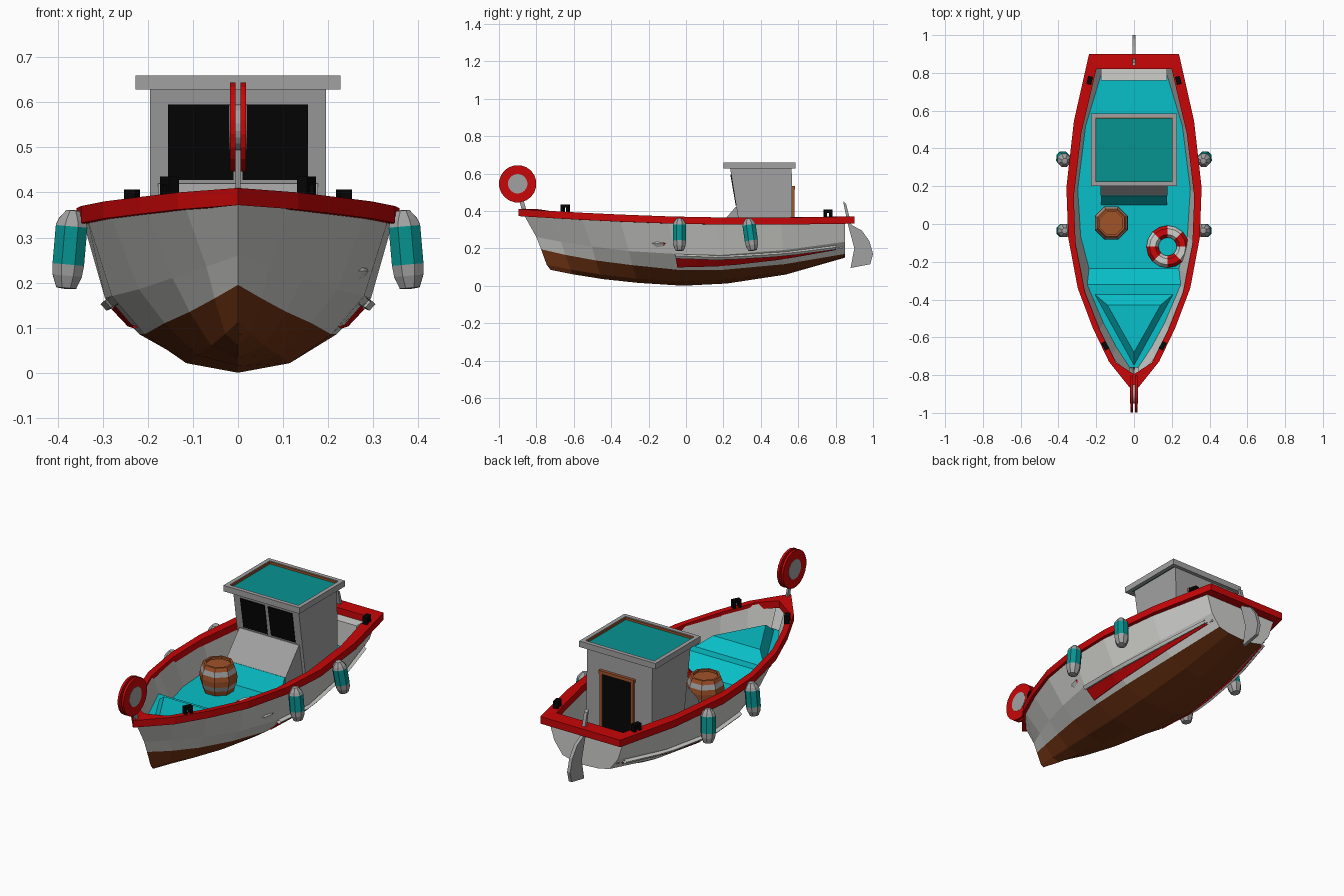
import bpy, bmesh
from math import sin, cos, pi, radians
from mathutils import Matrix, Vector

if "Cube" in bpy.data.objects:
    bpy.data.objects.remove(bpy.data.objects["Cube"])


def material(name, rgb):
    m = bpy.data.materials.new(name)
    m.use_nodes = True
    col = [(c / 255) ** 2.2 for c in rgb] + [1]
    m.diffuse_color = col
    m.node_tree.nodes["Principled BSDF"].inputs["Base Color"].default_value = col
    return m


WHITE = material("hull white", (205, 205, 202))
GREY = material("cabin grey", (160, 160, 160))
RED = material("rim red", (200, 14, 16))
TEAL = material("deck teal", (17, 190, 200))
DARK_TEAL = material("roof teal", (15, 146, 144))
BROWN = material("bottom brown", (112, 54, 26))
WOOD = material("wood", (160, 84, 46))
BLACK = material("black", (14, 14, 14))


def build(name, verts, faces, mats, index=None, fix=True):
    me = bpy.data.meshes.new(name)
    me.from_pydata([tuple(v) for v in verts], [], faces)
    for m in mats:
        me.materials.append(m)
    if index:
        me.polygons.foreach_set("material_index", index)
    bm = bmesh.new()
    bm.from_mesh(me)
    bmesh.ops.remove_doubles(bm, verts=bm.verts, dist=0.0002)
    bmesh.ops.dissolve_degenerate(bm, edges=bm.edges, dist=0.0002)
    if fix:
        bmesh.ops.recalc_face_normals(bm, faces=bm.faces)
    bm.to_mesh(me)
    bm.free()
    ob = bpy.data.objects.new(name, me)
    bpy.context.collection.objects.link(ob)
    return ob


def prism(name, pts, x0, x1, mat):
    """Side profile in (y, z) extruded along x."""
    n = len(pts)
    verts = [(x, y, z) for x in (x0, x1) for y, z in pts]
    faces = [list(range(n)), list(range(n, 2 * n))]
    faces += [(i, (i + 1) % n, n + (i + 1) % n, n + i) for i in range(n)]
    return build(name, verts, faces, [mat])


def box(name, x0, x1, y0, y1, z0, z1, mat):
    return prism(name, [(y0, z0), (y1, z0), (y1, z1), (y0, z1)], x0, x1, mat)


def lathe(name, prof, sides, mats, bands):
    """Profile in (r, z) turned about z; bands gives a material per ring."""
    verts = [(r * cos(2 * pi * (k + .5) / sides), r * sin(2 * pi * (k + .5) / sides), z)
             for r, z in prof for k in range(sides)]
    faces, index = [], []
    for j in range(len(prof) - 1):
        for k in range(sides):
            a, b = j * sides + k, j * sides + (k + 1) % sides
            faces.append((a, b, b + sides, a + sides))
            index.append(bands[j])
    return build(name, verts, faces, mats, index)


# Hull lines, sampled at the same stations from bow to stern
T = [0, .08, .18, .3, .45, .6, .8, 1]
RIM_X = [0, .12, .205, .285, .335, .345, .305, .225]
RIM_Z = [.385, .375, .365, .355, .345, .34, .34, .345]
CHINE_X = [0, .07, .145, .22, .28, .295, .26, .19]
CHINE_Z = [.26, .235, .21, .185, .17, .165, .19, .235]
WATER_Z = [.195, .165, .135, .11, .085, .085, .115, .17]
KEEL_Z = [.085, .06, .035, .015, 0, .012, .06, .15]


def at(table, t):
    for i in range(len(T) - 1):
        if t <= T[i + 1]:
            f = (t - T[i]) / (T[i + 1] - T[i])
            return table[i] * (1 - f) + table[i + 1] * f
    return table[-1]


def section(t):
    """Keel, bilge, waterline, chine and rim points of one half section."""
    cx, wz, kz = at(CHINE_X, t), at(WATER_Z, t), at(KEEL_Z, t)
    xz = [(0, kz), (cx * .41, kz + .25 * (wz - kz)), (cx * .74, wz),
          (cx, at(CHINE_Z, t)), (at(RIM_X, t), at(RIM_Z, t))]
    bow = [-.725, -.745, -.775, -.8, -.87]
    return [Vector((x, b + (.85 - b) * t, z)) for (x, z), b in zip(xz, bow)]


def at_height(t, z):
    s = section(t)
    for a, b in zip(s, s[1:]):
        if z <= b.z:
            return a.lerp(b, max(0, (z - a.z) / (b.z - a.z)))
    return s[-1]


def flip(p):
    return Vector((-p[0], p[1], p[2]))


def strips(name, rows, mats, bands, fix=True):
    """Loft rows of points; bands gives a material per strip across."""
    w = len(rows[0])
    verts = [p for r in rows for p in r]
    faces, index = [], []
    for i in range(len(rows) - 1):
        for j in range(w - 1):
            a = i * w + j
            faces.append((a, a + 1, a + w + 1, a + w))
            index.append(bands[j])
    return build(name, verts, faces, mats, index, fix)


half = [section(t) for t in T]
strips("hull", [[flip(p) for p in s[:0:-1]] + s for s in half], [WHITE, BROWN],
       [0, 0, 1, 1, 1, 1, 0, 0])
end = half[-1]
build("transom", end + [flip(p) for p in end[:0:-1]], [list(range(9))], [WHITE])

# Deck with raised foredeck, and inner walls
deck = []
for t, z in [(.03, .27), (.1, .27), (.18, .27), (.305, .27), (.345, .2),
             (.45, .2), (.6, .2), (.8, .2), (.985, .2)]:
    p = at_height(t, z)
    p.x = max(p.x - .007, 0)
    deck.append((t, p))
strips("deck", [[p, flip(p)] for t, p in deck], [TEAL], [0])
for side in (1, -1):
    rows = []
    for t, p in deck:
        top = section(t)[4] + Vector((-.02, 0, .015))
        top.x = max(top.x, .003)
        rows.append([Vector((side * q.x, q.y, q.z)) for q in (p, top)])
    strips("inner_wall", rows, [WHITE], [0], False)

# Raised triangular hatch on the foredeck
low = [(-.21, -.37), (.21, -.37), (0, -.75)]
high = [(-.14, -.43), (.14, -.43), (0, -.68)]
build("bow_hatch", [(x, y, .268) for x, y in low] + [(x, y, .325) for x, y in high],
      [(3, 4, 5), (0, 1, 4, 3), (1, 2, 5, 4), (2, 0, 3, 5)], [TEAL])

# Red rim: a closed band of box section around the hull top
outer, inner = [], []
for t in T:
    p = section(t)[4]
    z = p.z + .025
    outer.append(Vector((p.x + .013 if t else 0, p.y + .05 * t - (0 if t else .025), z)))
    inner.append(Vector((max(p.x - .026, 0), p.y - .03 * t + (0 if t else .075), z)))
rows = []
for o, i in list(zip(outer, inner)) + [(flip(o), flip(i)) for o, i in zip(outer[::-1], inner[::-1])]:
    d = Vector((0, 0, .038))
    rows.append([o, i, i - d, o - d, o])
strips("rim", rows, [RED], [0] * 4)

# Red side panel and the white strake above it
for side in (1, -1):
    for name, mat, lo, hi, off in [("side_panel", RED, (.2, .5), (.8, .6), .007),
                                   ("strake", WHITE, (.82, .62), (1, .8), .016)]:
        rows = []
        for k in range(9):
            f = k / 8
            s = section(.45 + .52 * f)
            out = Vector((off, 0, -off * .6))
            a = s[2].lerp(s[3], lo[0] + (lo[1] - lo[0]) * f)
            b = s[2].lerp(s[3], hi[0] + (hi[1] - hi[0]) * f)
            rows.append([Vector((side * q.x, q.y, q.z)) for q in (a, a + out, b + out, b)])
        strips(name, rows, [mat], [0] * 3)

# Cabin, sloping front base and step
prism("cabin", [(.235, .635), (.565, .635), (.57, .2), (.305, .2)], -.195, .195, GREY)
prism("cabin_base", [(.3, .2), (.15, .2), (.15, .29), (.265, .42), (.3, .42)], -.178, .178, GREY)
prism("cabin_step", [(.1, .2), (.2, .2), (.2, .29), (.148, .29)], -.175, .175, TEAL)
for side in (1, -1):
    pts = [(.266, .428), (.237, .595), (.245, .595), (.28, .428)]
    prism("front_window", pts, side * .01, side * .155, BLACK)

# Roof: frame, wooden lining and sunken panel
for name, mat, g, w, z0, z1 in [("roof_frame", GREY, 0, .022, .628, .66),
                                ("roof_lining", WOOD, .022, .004, .64, .656)]:
    X, ya, yb = .227 - g, .2 + g, .585 - g
    box(name, -X, X, ya, ya + w, z0, z1, mat)
    box(name, -X, X, yb - w, yb, z0, z1, mat)
    box(name, -X, -X + w, ya + w, yb - w, z0, z1, mat)
    box(name, X - w, X, ya + w, yb - w, z0, z1, mat)
box("roof_panel", -.206, .206, .221, .564, .634, .645, DARK_TEAL)

# Back door with wooden frame
box("door", -.075, .095, .56, .574, .21, .515, BLACK)
for x in (-.09, .095):
    box("door_post", x, x + .015, .56, .58, .2, .515, WOOD)
box("door_lintel", -.095, .115, .56, .582, .515, .532, WOOD)

# Stern bench and rudder
box("stern_bench", -.175, .175, .76, .835, .2, .335, WHITE)
prism("rudder", [(.84, .45), (.855, .44), (.885, .325), (.94, .295), (.98, .24), (1, .17),
                 (.985, .115), (.88, .095), (.9, .2), (.865, .33)], -.009, .009, GREY)

# Bow roller: two red discs, grey hub and post
spin = Matrix.Translation((0, -.9, .545)) @ Matrix.Rotation(pi / 2, 4, "Y")


def disc(name, r, x0, x1, mat):
    lathe(name, [(0, x0), (r, x0), (r, x1), (0, x1)], 20, [mat], [0] * 3).matrix_world = spin


disc("roller_disc", .1, .006, .018, RED)
disc("roller_disc", .1, -.018, -.006, RED)
disc("roller_hub", .052, -.02, .02, GREY)
prism("roller_post", [(-.85, .39), (-.875, .39), (-.91, .54), (-.89, .54)], -.005, .005, GREY)

# Cleats
for side in (1, -1):
    for x, y, z, turn in [(.152, -.645, .39, -27), (.235, .76, .362, 13)]:
        pts = [(-.022, 0), (-.022, .045), (.022, .045), (.022, 0),
               (.009, 0), (.009, .028), (-.009, .028), (-.009, 0)]
        ob = prism("cleat", pts, -.013, .013, BLACK)
        ob.location = (side * x, y, z)
        ob.rotation_euler.z = radians(side * turn)

# Fenders
for side in (1, -1):
    for y, lean in [(-.035, 0), (.345, 8)]:
        ob = lathe("fender", [(0, -.085), (.024, -.082), (.035, -.055), (.038, -.03), (.038, .055),
                              (.032, .07), (.016, .09), (0, .092)], 8, [GREY, DARK_TEAL],
                   [0, 0, 0, 1, 0, 0, 0])
        ob.location = (side * .374, y, .27)
        ob.rotation_euler = (radians(lean), radians(-side * 5), 0)

# Barrel with hoops and sunken lid
barrel = lathe("barrel", [(0, 0), (.075, 0), (.083, .025), (.092, .05), (.095, .08), (.092, .105),
                          (.084, .13), (.076, .15), (.064, .15), (.064, .138), (0, .138)],
               8, [WOOD, GREY], [0, 0, 1, 0, 0, 1, 0, 0, 0, 0])
barrel.location = (-.12, .005, .2)

# Life ring in red and white segments
SEG, RING = 16, 6
pts, faces, index = [], [], []
for k in range(SEG):
    for j in range(RING):
        u, v = 2 * pi * k / SEG, 2 * pi * j / RING
        r = .08 + .032 * cos(v)
        pts.append((r * cos(u), r * sin(u), .024 * sin(v)))
        k2, j2 = (k + 1) % SEG, (j + 1) % RING
        faces.append((k * RING + j, k2 * RING + j, k2 * RING + j2, k * RING + j2))
        index.append(k // 2 % 2)
build("life_ring", pts, faces, [RED, WHITE], index).location = (.178, -.12, .226)
